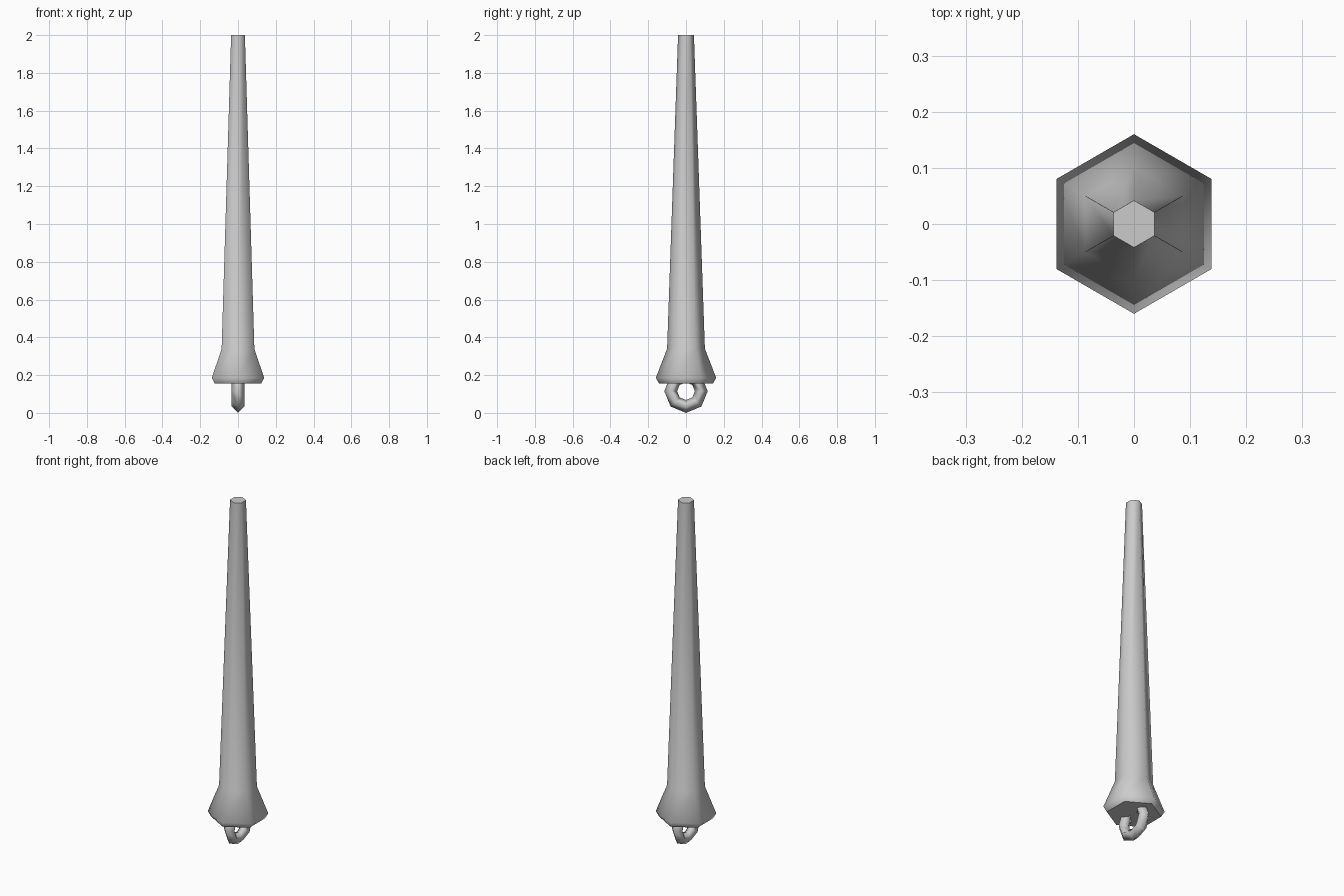
import bpy, bmesh, math

if "Cube" in bpy.data.objects:
    bpy.data.objects.remove(bpy.data.objects["Cube"])

SIDES = 6


def lathe(name, profile):
    """Stack six-sided rings (radius, z), a corner pointing along y, and cap both ends."""
    bm = bmesh.new()
    rings = []
    for r, z in profile:
        angles = [math.pi / 2 + i * math.tau / SIDES for i in range(SIDES)]
        rings.append([bm.verts.new((r * math.cos(a), r * math.sin(a), z)) for a in angles])
    for lo, hi in zip(rings, rings[1:]):
        for i in range(SIDES):
            j = (i + 1) % SIDES
            bm.faces.new((lo[i], lo[j], hi[j], hi[i]))
    bm.faces.new(rings[0][::-1])
    bm.faces.new(rings[-1])
    mesh = bpy.data.meshes.new(name)
    bm.to_mesh(mesh)
    bm.free()
    obj = bpy.data.objects.new(name, mesh)
    bpy.context.collection.objects.link(obj)
    return obj


def smooth(obj, angle):
    bpy.ops.object.select_all(action='DESELECT')
    obj.select_set(True)
    bpy.context.view_layer.objects.active = obj
    bpy.ops.object.shade_smooth_by_angle(angle=math.radians(angle))


# tapered shaft with flared pommel
shaft = lathe("shaft", [(0.142, 0.155), (0.16, 0.185), (0.10, 0.34), (0.042, 2.0)])
smooth(shaft, 62)

# hanging loop: eight-segment ring in the yz plane, half sunk into the pommel
bpy.ops.mesh.primitive_torus_add(
    major_segments=8, minor_segments=4, major_radius=0.081, minor_radius=0.034,
    location=(0, 0, 0.115), rotation=(0, math.pi / 2, 0))
loop = bpy.context.object
loop.name = "hanging_loop"
smooth(loop, 95)
